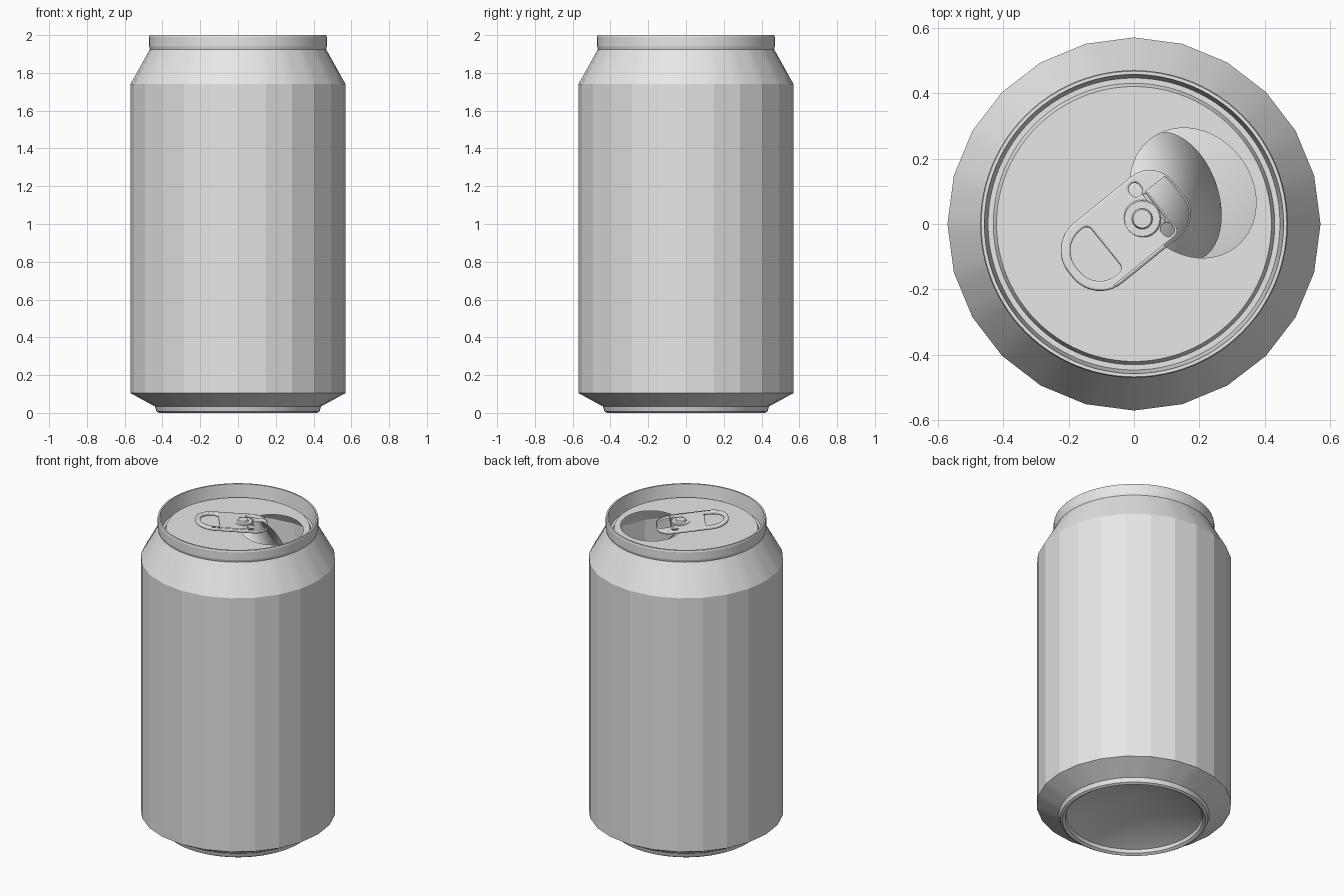
import bpy
import bmesh
from math import cos, sin, pi, radians
from mathutils import Matrix, Vector

SEG = 96       # points round each ring
SIDES = 24     # flat sides of the can wall
FLOOR = 1.93   # height of the lid panel
TURN = radians(39)   # direction in which the tab points

if "Cube" in bpy.data.objects:
    bpy.data.objects.remove(bpy.data.objects["Cube"], do_unlink=True)

metal = bpy.data.materials.new("plain_grey_metal")
metal.use_nodes = True
metal.diffuse_color = (0.8, 0.8, 0.8, 1)
bsdf = next(n for n in metal.node_tree.nodes if n.type == 'BSDF_PRINCIPLED')
bsdf.inputs["Base Color"].default_value = (0.8, 0.8, 0.8, 1)


def add_object(name, mesh, angle):
    """Link a mesh, give it the metal and shade it."""
    mesh.materials.clear()
    mesh.materials.append(metal)
    ob = bpy.data.objects.new(name, mesh)
    bpy.context.collection.objects.link(ob)
    bpy.ops.object.select_all(action='DESELECT')
    bpy.context.view_layer.objects.active = ob
    ob.select_set(True)
    bpy.ops.object.shade_smooth_by_angle(angle=radians(angle))
    return ob


def finish(bm, name, angle):
    bmesh.ops.recalc_face_normals(bm, faces=bm.faces)
    mesh = bpy.data.meshes.new(name)
    bm.to_mesh(mesh)
    bm.free()
    return add_object(name, mesh, angle)


def ring(bm, r, z, faceted=False, seg=SEG):
    """A round ring, or one lying on a polygon with SIDES sides."""
    verts = []
    step = 2 * pi / SIDES
    for i in range(seg):
        a = 2 * pi * i / seg
        k = cos(step / 2) / cos(a % step - step / 2) if faceted else 1
        verts.append(bm.verts.new((r * k * cos(a), r * k * sin(a), z)))
    return verts


def bridge(bm, low, high):
    n = len(low)
    for i in range(n):
        j = (i + 1) % n
        bm.faces.new((low[i], low[j], high[j], high[i]))


def fan(bm, loop, z):
    tip = bm.verts.new((0, 0, z))
    for i in range(len(loop)):
        bm.faces.new((loop[i - 1], loop[i], tip))


def hole_outline():
    """Oval mouth of the can, seen from above."""
    spin = Matrix.Rotation(TURN, 4, 'Z')
    return [spin @ Vector((0.2 + 0.18 * cos(a), -0.04 + 0.21 * sin(a), FLOOR))
            for a in (2 * pi * i / 64 for i in range(64))]


# Can shell: domed base, foot, flat-sided wall, shoulder, rim and groove
bm = bmesh.new()
profile = [
    (0.395, 0.03), (0.402, 0.01), (0.418, 0), (0.432, 0.008), (0.44, 0.035),
    (0.455, 0.042, True), (0.57, 0.105, True), (0.57, 1.74, True),
    (0.466, 1.925), (0.47, 1.94), (0.47, 1.99), (0.467, 2), (0.457, 2),
    (0.446, 1.905), (0.43, 1.905), (0.42, FLOOR),
]
rings = [ring(bm, *p) for p in profile]
for low, high in zip(rings, rings[1:]):
    bridge(bm, low, high)
fan(bm, rings[0], 0.17)

# Lid panel with the open mouth
mouth = [bm.verts.new(p) for p in hole_outline()]
edges = [bm.edges.new((mouth[i - 1], mouth[i])) for i in range(len(mouth))]
edges += [bm.edges.get((rings[-1][i - 1], rings[-1][i])) for i in range(SEG)]
bmesh.ops.triangle_fill(bm, edges=edges, use_beauty=True, normal=(0, 0, 1))
finish(bm, "can_shell", 10)

# Mouth flap, folded down into the can
heading = radians(12)
ahead = Vector((cos(heading), sin(heading), 0))
axis = Vector((-sin(heading), cos(heading), 0))
points = hole_outline()
hinge = min(points, key=lambda p: p.dot(ahead))
fold = Matrix.Rotation(radians(45), 4, axis)
bm = bmesh.new()
bm.faces.new([bm.verts.new(hinge + fold @ (p - hinge)) for p in points])
flap = finish(bm, "mouth_flap", 30)
flap.modifiers.new("thickness", 'SOLIDIFY').thickness = 0.006


# Pull tab: a rounded plate with a finger hole and a slit round the rivet
def rounded(x0, x1, half, r0, r1, y=0):
    """Rounded rectangle with its own corner radius at each end."""
    corners = [(x1 - r1, half - r1, r1, 0), (x0 + r0, half - r0, r0, 1),
               (x0 + r0, r0 - half, r0, 2), (x1 - r1, r1 - half, r1, 3)]
    return [(cx + r * cos((q + i / 10) * pi / 2),
             y + cy + r * sin((q + i / 10) * pi / 2))
            for cx, cy, r, q in corners for i in range(11)]


outlines = [
    rounded(-0.25, 0.175, 0.118, 0.108, 0.09),
    rounded(-0.222, -0.112, 0.088, 0.08, 0.02),
    rounded(0.078, 0.087, 0.05, 0.003, 0.003),
]
for side in (-1, 1):
    outlines.append(rounded(0.05, 0.088, 0.022, 0.017, 0.017, side * 0.078))

curve = bpy.data.curves.new("pull_tab_outline", 'CURVE')
curve.dimensions = '2D'
curve.fill_mode = 'BOTH'
curve.extrude = 0.004
curve.bevel_depth = 0.006
curve.bevel_resolution = 2
curve.offset = -0.006
for outline in outlines:
    spline = curve.splines.new('POLY')
    spline.points.add(len(outline) - 1)
    for point, (x, y) in zip(spline.points, outline):
        point.co = (x, y, 0, 1)
    spline.use_cyclic_u = True
helper = bpy.data.objects.new("pull_tab_outline", curve)
bpy.context.collection.objects.link(helper)
bpy.context.view_layer.update()
tab_mesh = bpy.data.meshes.new_from_object(
    helper.evaluated_get(bpy.context.evaluated_depsgraph_get()))
bpy.data.objects.remove(helper, do_unlink=True)
tab = add_object("pull_tab", tab_mesh, 35)
tab.location.z = 1.963
tab.rotation_euler = (0, radians(6), TURN)

# Rivet holding the tab
bm = bmesh.new()
steps = [(0.058, FLOOR), (0.058, 1.972), (0.054, 1.976),
         (0.032, 1.976), (0.028, 1.986)]
loops = [ring(bm, r, z, seg=32) for r, z in steps]
for low, high in zip(loops, loops[1:]):
    bridge(bm, low, high)
fan(bm, loops[-1], 1.986)
rivet = finish(bm, "rivet", 30)
rivet.location = (0.025, 0.016, 0)
